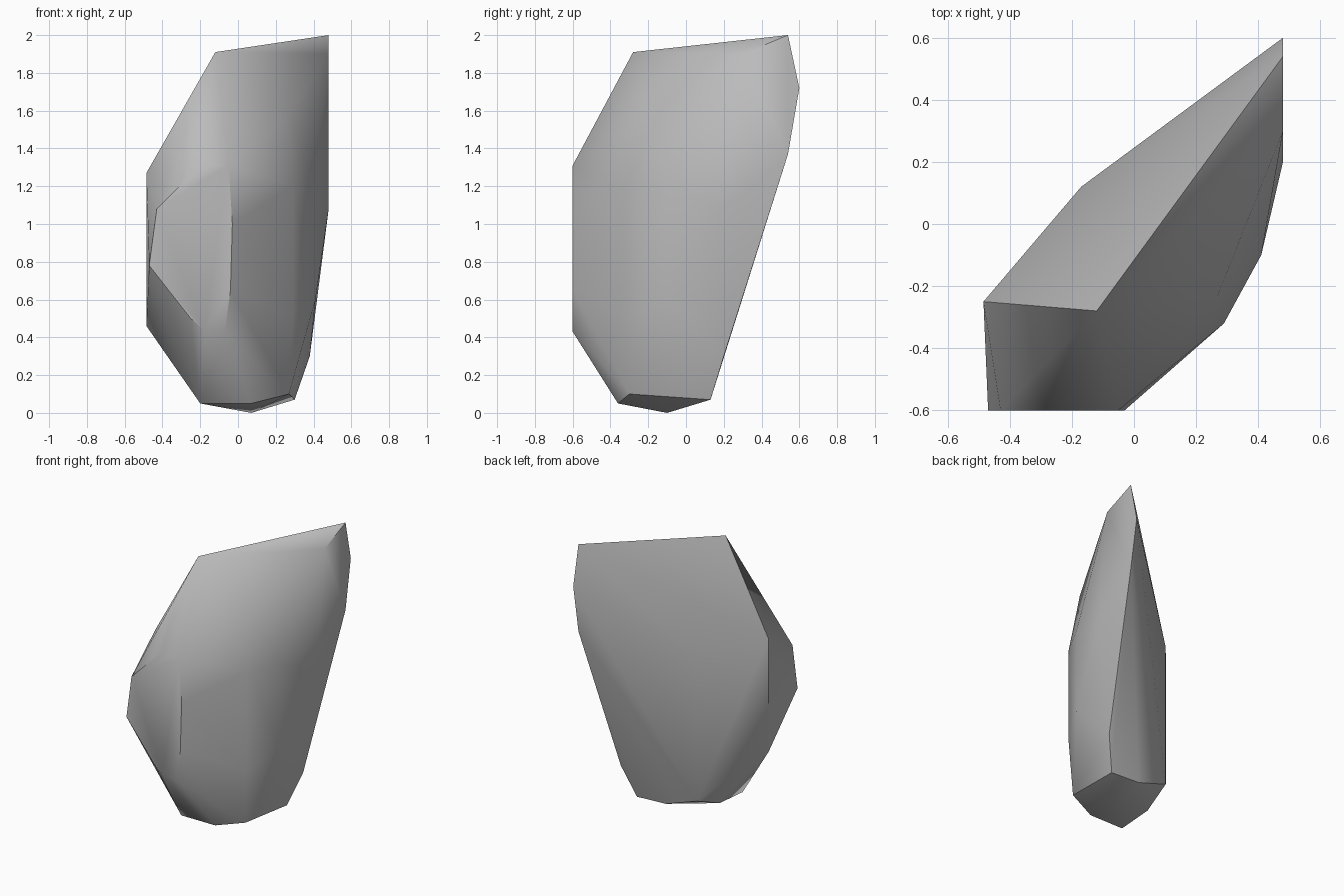
import bpy
import bmesh
import math

# Remove only the default object
default_cube = bpy.data.objects.get("Cube")
if default_cube:
    bpy.data.objects.remove(default_cube, do_unlink=True)


def make_material(name, colour):
    material = bpy.data.materials.new(name)
    material.use_nodes = True
    material.diffuse_color = colour
    shader = material.node_tree.nodes["Principled BSDF"]
    shader.inputs["Base Color"].default_value = colour
    shader.inputs["Roughness"].default_value = 0.9
    return material


def add_profile(mesh, x, points):
    """Corners lying on a plane of constant x."""
    for y, z in points:
        mesh.verts.new((x, y, z))


def add_front(mesh, y, points):
    """Corners lying on a plane of constant y."""
    for x, z in points:
        mesh.verts.new((x, y, z))


def add_column(mesh, x, y, heights):
    """Corners stacked along a vertical ridge."""
    for z in heights:
        mesh.verts.new((x, y, z))


rock = bmesh.new()

# Flat chipped front face
add_front(rock, -0.6, [(-.05, 1.31), (-.03, 1), (-.04, .65), (-.07, .43),
                       (-.18, .44), (-.25, .5), (-.47, .78), (-.43, 1.08),
                       (-.2, 1.31)])

# Flat sliver on the tall rear corner
add_profile(rock, 0.48, [(.54, 2), (.3, 1.9), (.6, 1.72), (.54, 1.37),
                         (.2, 1.08)])

# Sloping crown
add_front(rock, -0.28, [(-.12, 1.91), (-.2, 1.76)])
add_column(rock, .27, -.23, [1.58])

# Broad flank, bulging gently
add_column(rock, .29, -.32, [.5, 1.2])
add_column(rock, .41, -.1, [.6, 1.2])
add_column(rock, .38, .2, [.3])

# Opposite broad flank and its vertical ridge
add_column(rock, -.485, -.25, [.46, 1.27])
add_column(rock, -.17, .12, [.16, .6, 1.2])

# Blunt faceted foot around the lowest point
add_column(rock, .07, -.1, [0])
add_front(rock, -0.36, [(-.2, .05), (.07, .05)])
add_front(rock, 0.13, [(.07, .08), (.3, .07)])
add_column(rock, .27, -.3, [.1])
add_column(rock, -.2, -.1, [.07])

# Wrap the corners in a closed skin
hull = bmesh.ops.convex_hull(rock, input=rock.verts[:])
loose = {item for key in ("geom_interior", "geom_unused") for item in hull[key]
         if isinstance(item, bmesh.types.BMVert) and not item.link_faces}
bmesh.ops.delete(rock, geom=list(loose), context="VERTS")
bmesh.ops.dissolve_limit(rock, angle_limit=math.radians(1),
                         verts=rock.verts[:], edges=rock.edges[:])
bmesh.ops.recalc_face_normals(rock, faces=rock.faces[:])

mesh = bpy.data.meshes.new("rock")
rock.to_mesh(mesh)
rock.free()
mesh.materials.append(make_material("stone grey", (0.5, 0.5, 0.5, 1)))
boulder = bpy.data.objects.new("rock", mesh)
bpy.context.collection.objects.link(boulder)

# Soft facets with crisp main edges
bpy.ops.object.select_all(action="DESELECT")
boulder.select_set(True)
bpy.context.view_layer.objects.active = boulder
bpy.ops.object.shade_smooth_by_angle(angle=math.radians(35))
